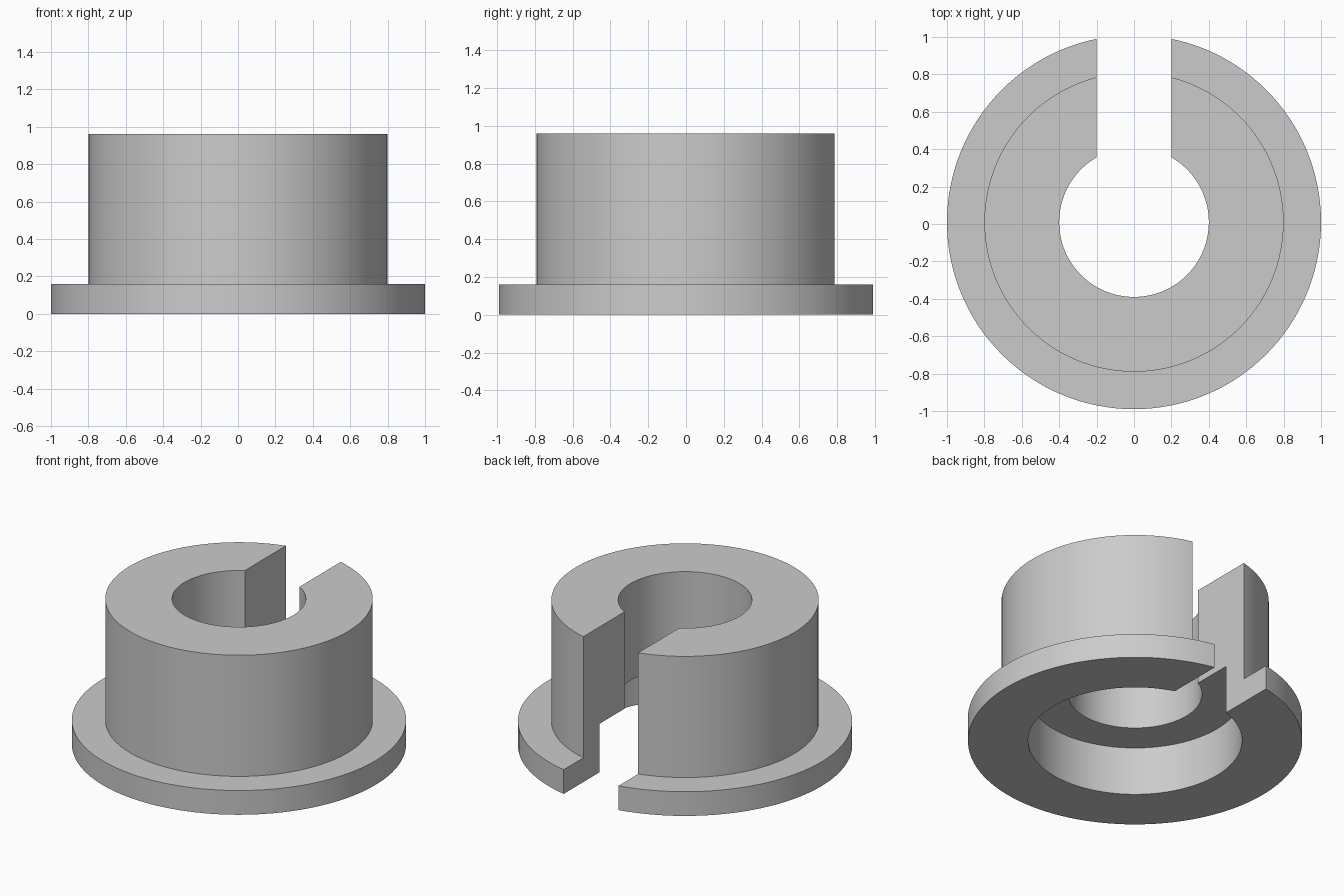
import bpy, bmesh, math

cube = bpy.data.objects.get("Cube")
if cube:
    bpy.data.objects.remove(cube, do_unlink=True)

SIDES = 128
SLOT_HALF = 0.2
CENTRE_Y = 0.01  # the slot trims the back rim, so the axis sits slightly back

grey = bpy.data.materials.new("light grey")
grey.use_nodes = True
colour = (0.6, 0.6, 0.6, 1)
grey.diffuse_color = colour
grey.node_tree.nodes["Principled BSDF"].inputs["Base Color"].default_value = colour


def add_object(name, bm):
    bmesh.ops.recalc_face_normals(bm, faces=bm.faces)
    mesh = bpy.data.meshes.new(name)
    bm.to_mesh(mesh)
    bm.free()
    mesh.materials.append(grey)
    obj = bpy.data.objects.new(name, mesh)
    bpy.context.collection.objects.link(obj)
    return obj


def lathe(name, profile):
    """Turn a closed (radius, height) profile about the vertical axis."""
    bm = bmesh.new()
    rings = []
    for i in range(SIDES):
        a = 2 * math.pi * i / SIDES
        rings.append([bm.verts.new((r * math.cos(a), CENTRE_Y + r * math.sin(a), z))
                      for r, z in profile])
    n = len(profile)
    for i in range(SIDES):
        here, there = rings[i], rings[(i + 1) % SIDES]
        for j in range(n):
            k = (j + 1) % n
            bm.faces.new((here[j], there[j], there[k], here[k]))
    return add_object(name, bm)


# Flanged sleeve with a through bore and a wider counterbore below
bushing = lathe("flanged_bushing", [
    (0.64, 0), (1, 0), (1, 0.16), (0.8, 0.16),
    (0.8, 0.96), (0.4, 0.96), (0.4, 0.32), (0.64, 0.32)])

# Slot through the back wall, from the bore outwards
bm = bmesh.new()
bmesh.ops.create_cube(bm, size=1)
bmesh.ops.scale(bm, verts=bm.verts, vec=(2 * SLOT_HALF, 1.5, 2))
bmesh.ops.translate(bm, verts=bm.verts, vec=(0, CENTRE_Y + 0.75, 0.5))
cutter = add_object("slot_cutter", bm)
cutter.hide_render = True

slot = bushing.modifiers.new("slot", 'BOOLEAN')
slot.operation = 'DIFFERENCE'
slot.solver = 'EXACT'
slot.object = cutter

bpy.ops.object.select_all(action='DESELECT')
bushing.select_set(True)
bpy.context.view_layer.objects.active = bushing
bpy.ops.object.modifier_apply(modifier=slot.name)
bpy.data.objects.remove(cutter, do_unlink=True)
bpy.ops.object.shade_smooth_by_angle(angle=math.radians(30))
